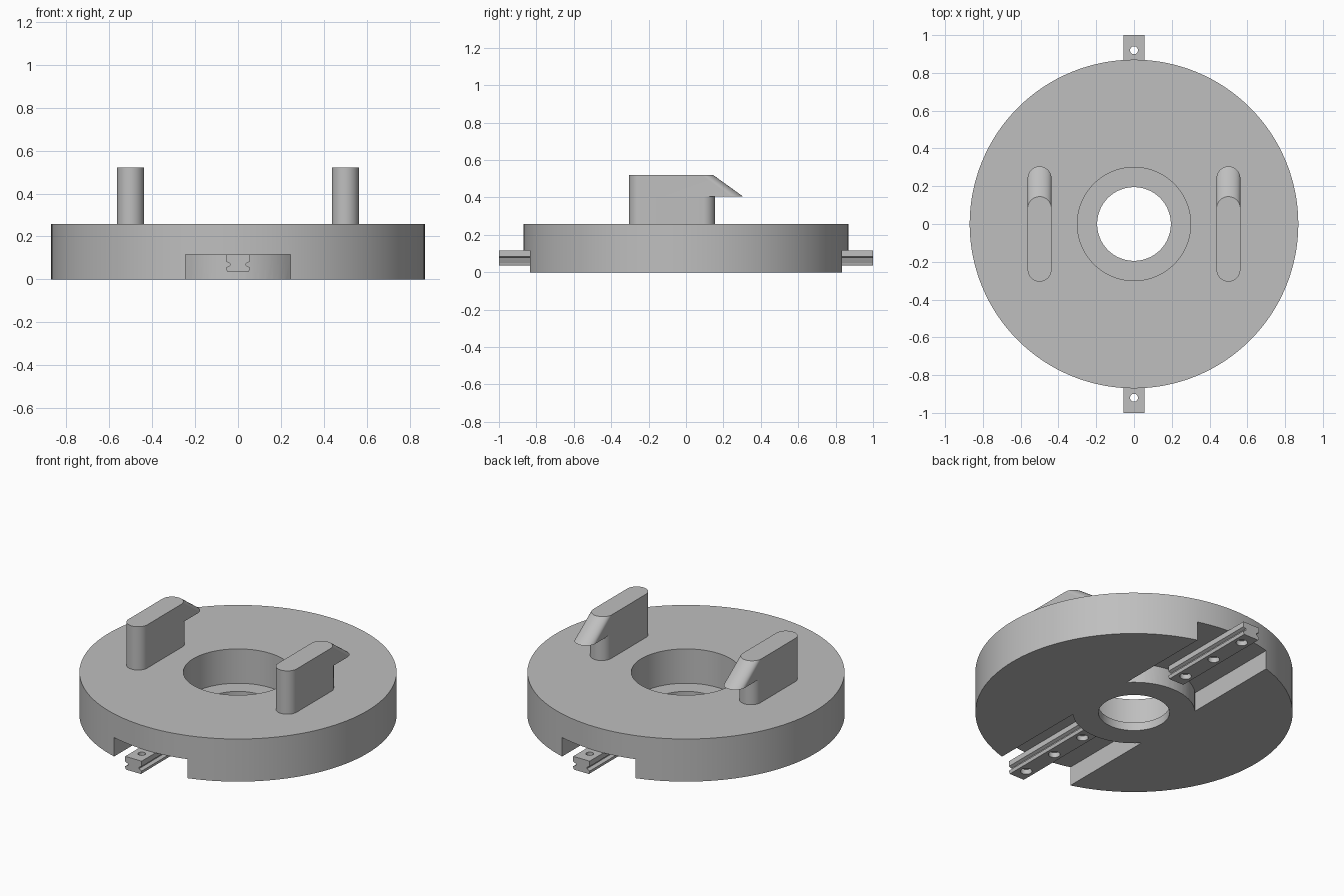
import bpy
import bmesh
from math import sin, cos, pi, asin, radians
from mathutils import Matrix

cube = bpy.data.objects.get("Cube")
if cube:
    bpy.data.objects.remove(cube, do_unlink=True)

grey = bpy.data.materials.new("mid grey")
grey.use_nodes = True
colour = (0.52, 0.52, 0.52, 1)
grey.diffuse_color = colour
grey.node_tree.nodes["Principled BSDF"].inputs["Base Color"].default_value = colour


def loft(name, rings, closed=False):
    """Skin a list of matching point rings; cap the ends or join them."""
    bm = bmesh.new()
    loops = [[bm.verts.new(p) for p in ring] for ring in rings]
    n = len(loops[0])
    pairs = list(zip(loops, loops[1:]))
    if closed:
        pairs.append((loops[-1], loops[0]))
    else:
        bm.faces.new(loops[0])
        bm.faces.new(loops[-1])
    for a, b in pairs:
        for i in range(n):
            j = (i + 1) % n
            bm.faces.new((a[i], a[j], b[j], b[i]))
    bmesh.ops.recalc_face_normals(bm, faces=bm.faces)
    mesh = bpy.data.meshes.new(name)
    bm.to_mesh(mesh)
    bm.free()
    mesh.materials.append(grey)
    obj = bpy.data.objects.new(name, mesh)
    bpy.context.collection.objects.link(obj)
    return obj


def prism(name, outline, z0, z1):
    return loft(name, [[(x, y, z) for x, y in outline] for z in (z0, z1)])


def circle(r, n, x=0, y=0):
    return [(x + r * cos(2 * pi * i / n), y + r * sin(2 * pi * i / n)) for i in range(n)]


def select(obj):
    bpy.ops.object.select_all(action='DESELECT')
    obj.select_set(True)
    bpy.context.view_layer.objects.active = obj


def cut(obj, cutter):
    cutter.hide_render = True
    mod = obj.modifiers.new("cut", 'BOOLEAN')
    mod.operation = 'DIFFERENCE'
    mod.solver = 'EXACT'
    mod.object = cutter
    select(obj)
    bpy.ops.object.modifier_apply(modifier=mod.name)
    bpy.data.objects.remove(cutter, do_unlink=True)


def smooth(obj):
    select(obj)
    bpy.ops.object.shade_smooth_by_angle(angle=radians(30))


# Round base: turned section with a counterbored centre hole
section = [(0.195, 0), (0.87, 0), (0.87, 0.258), (0.3, 0.258), (0.3, 0.05), (0.195, 0.05)]
SEG = 128
base = loft("round_base", [[(r * cos(a), r * sin(a), z) for r, z in section]
                           for a in (2 * pi * i / SEG for i in range(SEG))], closed=True)

# Front and back slots under the base, ending at the round hub
HUB, HALF = 0.335, 0.245
spread = asin(HALF / HUB)
arc = [(HUB * sin(t), HUB * cos(t)) for t in (spread * (i / 8 - 1) for i in range(17))]
slot = arc + [(HALF, 1.1), (-HALF, 1.1)]
for side in (1, -1):
    cut(base, prism("slot_cutter", [(side * x, side * y) for x, y in slot], -0.1, 0.115))
smooth(base)

# Guide rails: grooved section with three counterbored screw holes
half_rail = [(0.05, 0.036), (0.055, 0.048), (0.055, 0.055), (0.038, 0.065),
             (0.038, 0.075), (0.055, 0.083), (0.055, 0.115)]
rail_section = half_rail + [(-x, z) for x, z in reversed(half_rail)]
for side, where in ((-1, "front"), (1, "back")):
    rail = loft(where + "_rail", [[(x, side * y, z) for x, z in rail_section] for y in (0.36, 1)])
    for y in (0.44, 0.68, 0.92):
        cut(rail, prism("screw_cutter", circle(0.021, 24, 0, side * y), 0, 0.2))
        cut(rail, prism("head_cutter", circle(0.032, 24, 0, side * y), 0, 0.066))
    smooth(rail)


# Hooked posts: rounded bar with a slanted nose overhanging its back end
def bar(x, back, z, r=0.063, front=-0.305, n=24):
    ends = []
    for start, y in ((0, back - r), (pi, front + r)):
        for i in range(n + 1):
            a = start + pi * i / n
            ends.append((x + r * cos(a), y + r * sin(a), z))
    return ends


for x, where in ((0.5, "left"), (-0.5, "right")):
    post = loft(where + "_hook", [bar(x, 0.155, 0.257), bar(x, 0.155, 0.405),
                                  bar(x, 0.305, 0.405), bar(x, 0.145, 0.52)])
    # merge the coincident rounded front where the overhang ledge has no width
    bm = bmesh.new()
    bm.from_mesh(post.data)
    bmesh.ops.remove_doubles(bm, verts=bm.verts, dist=0.0001)
    bmesh.ops.recalc_face_normals(bm, faces=bm.faces)
    bm.to_mesh(post.data)
    bm.free()
    smooth(post)
